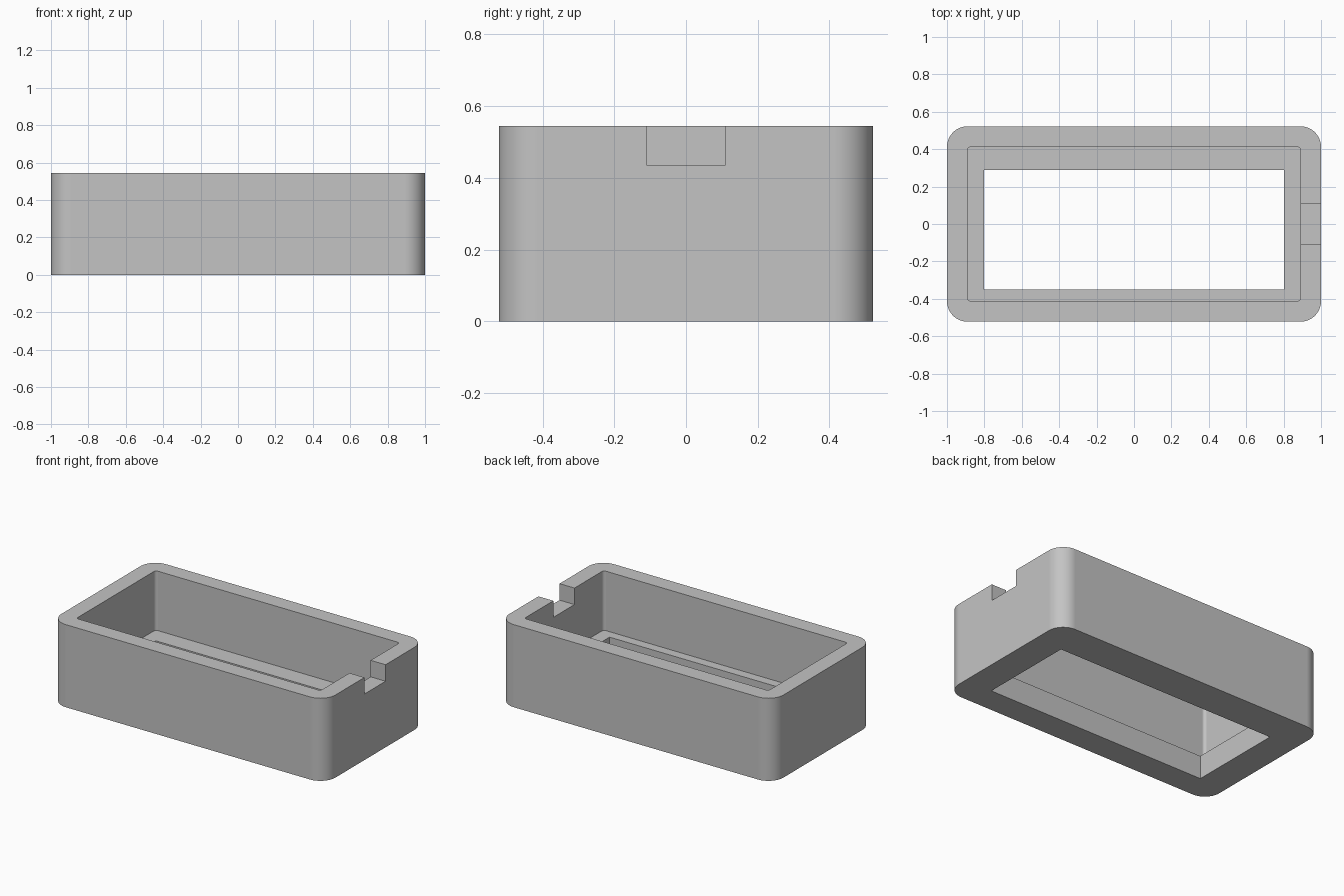
import bpy
import bmesh
import math

cube = bpy.data.objects.get("Cube")
if cube:
    bpy.data.objects.remove(cube, do_unlink=True)

HEIGHT = 0.545
FLOOR = 0.153
NOTCH_Z = 0.436

grey = bpy.data.materials.new("plain grey")
grey.use_nodes = True
grey.diffuse_color = (0.55, 0.55, 0.55, 1)
grey.node_tree.nodes["Principled BSDF"].inputs["Base Color"].default_value = (0.55, 0.55, 0.55, 1)


def block(name, x, y, z, radius=0, steps=16):
    """Upright prism over the ranges x, y, z with rounded vertical corners."""
    corners = [(x[1], y[1]), (x[0], y[1]), (x[0], y[0]), (x[1], y[0])]
    bm = bmesh.new()
    ring = []
    for i, (cx, cy) in enumerate(corners):
        mx = cx - math.copysign(radius, cx - sum(x) / 2)
        my = cy - math.copysign(radius, cy - sum(y) / 2)
        for s in range(steps + 1 if radius else 1):
            a = math.pi / 2 * (i + s / steps)
            ring.append(bm.verts.new((mx + radius * math.cos(a), my + radius * math.sin(a), z[0])))
    base = bm.faces.new(ring)
    up = bmesh.ops.extrude_face_region(bm, geom=[base])["geom"]
    for v in up:
        if isinstance(v, bmesh.types.BMVert):
            v.co.z = z[1]
    bmesh.ops.recalc_face_normals(bm, faces=bm.faces)
    mesh = bpy.data.meshes.new(name)
    bm.to_mesh(mesh)
    bm.free()
    mesh.materials.append(grey)
    obj = bpy.data.objects.new(name, mesh)
    bpy.context.collection.objects.link(obj)
    return obj


# Outer body
tray = block("open_case", (-1, 1), (-0.522, 0.522), (0, HEIGHT), 0.11)

# Cavity, floor window and cable notch
cutters = [
    block("cavity_cutter", (-0.891, 0.891), (-0.413, 0.413), (FLOOR, 1), 0.02, 8),
    block("window_cutter", (-0.803, 0.803), (-0.35, 0.288), (-0.2, 0.3)),
    block("notch_cutter", (0.8, 1.2), (-0.11, 0.11), (NOTCH_Z, 1)),
]

bpy.ops.object.select_all(action='DESELECT')
bpy.context.view_layer.objects.active = tray
tray.select_set(True)
for cutter in cutters:
    cutter.hide_render = True
    cut = tray.modifiers.new(cutter.name, 'BOOLEAN')
    cut.operation = 'DIFFERENCE'
    cut.solver = 'EXACT'
    cut.object = cutter
    bpy.ops.object.modifier_apply(modifier=cut.name)
    bpy.data.objects.remove(cutter, do_unlink=True)

# Smooth rounded corners, crisp rims
bpy.ops.object.shade_smooth_by_angle(angle=math.radians(30))
weighted = tray.modifiers.new("flat_walls", 'WEIGHTED_NORMAL')
weighted.keep_sharp = True
